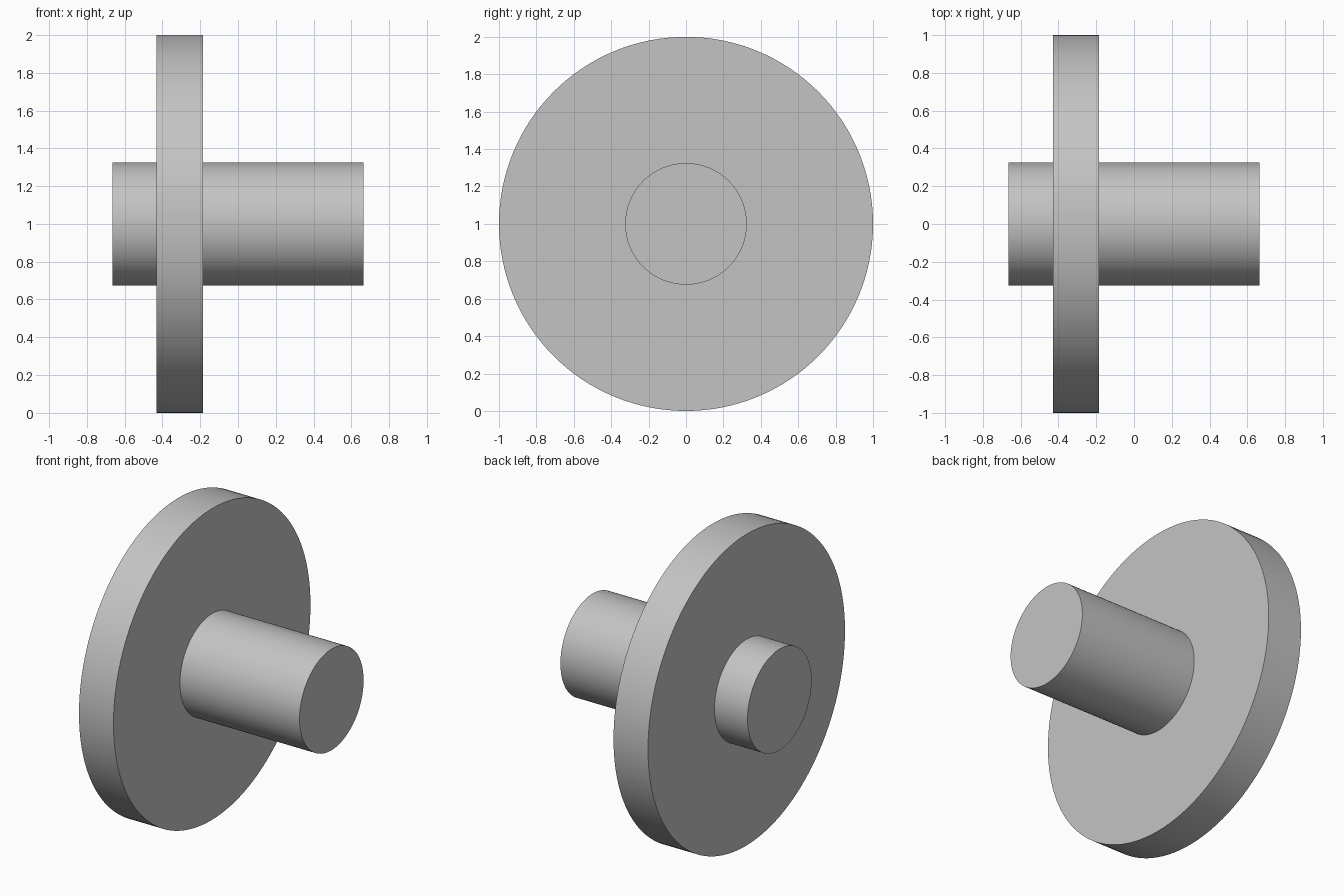
import bpy
import math

cube = bpy.data.objects.get("Cube")
if cube:
    bpy.data.objects.remove(cube, do_unlink=True)

# Plain grey metal
grey = bpy.data.materials.new("plain_grey")
grey.use_nodes = True
colour = (0.55, 0.55, 0.55, 1)
grey.diffuse_color = colour
grey.node_tree.nodes["Principled BSDF"].inputs["Base Color"].default_value = colour


def lathe(name, profile, segments=128):
    """Spin (x, radius) points around the x axis, capping both ends."""
    verts, faces = [], []
    for x, r in profile:
        for i in range(segments):
            a = math.tau * i / segments
            verts.append((x, r * math.cos(a), 1 + r * math.sin(a)))
    for k in range(len(profile) - 1):
        for i in range(segments):
            j = (i + 1) % segments
            a, b = k * segments, (k + 1) * segments
            faces.append((a + i, b + i, b + j, a + j))
    last = (len(profile) - 1) * segments
    faces.append(tuple(range(segments)))
    faces.append(tuple(reversed(range(last, last + segments))))
    mesh = bpy.data.meshes.new(name)
    mesh.from_pydata(verts, [], faces)
    mesh.flip_normals()
    mesh.materials.append(grey)
    obj = bpy.data.objects.new(name, mesh)
    bpy.context.collection.objects.link(obj)
    bpy.ops.object.select_all(action="DESELECT")
    obj.select_set(True)
    bpy.context.view_layer.objects.active = obj
    bpy.ops.object.shade_smooth_by_angle(angle=math.radians(30))
    return obj


# Shaft and wide flange as one turned solid
END, SHAFT_R, FLANGE_R = 0.665, 0.325, 1.0
FLANGE_BACK, FLANGE_FRONT = -0.43, -0.185
lathe("flanged_shaft", [
    (-END, SHAFT_R), (FLANGE_BACK, SHAFT_R),
    (FLANGE_BACK, FLANGE_R), (FLANGE_FRONT, FLANGE_R),
    (FLANGE_FRONT, SHAFT_R), (END, SHAFT_R),
])
